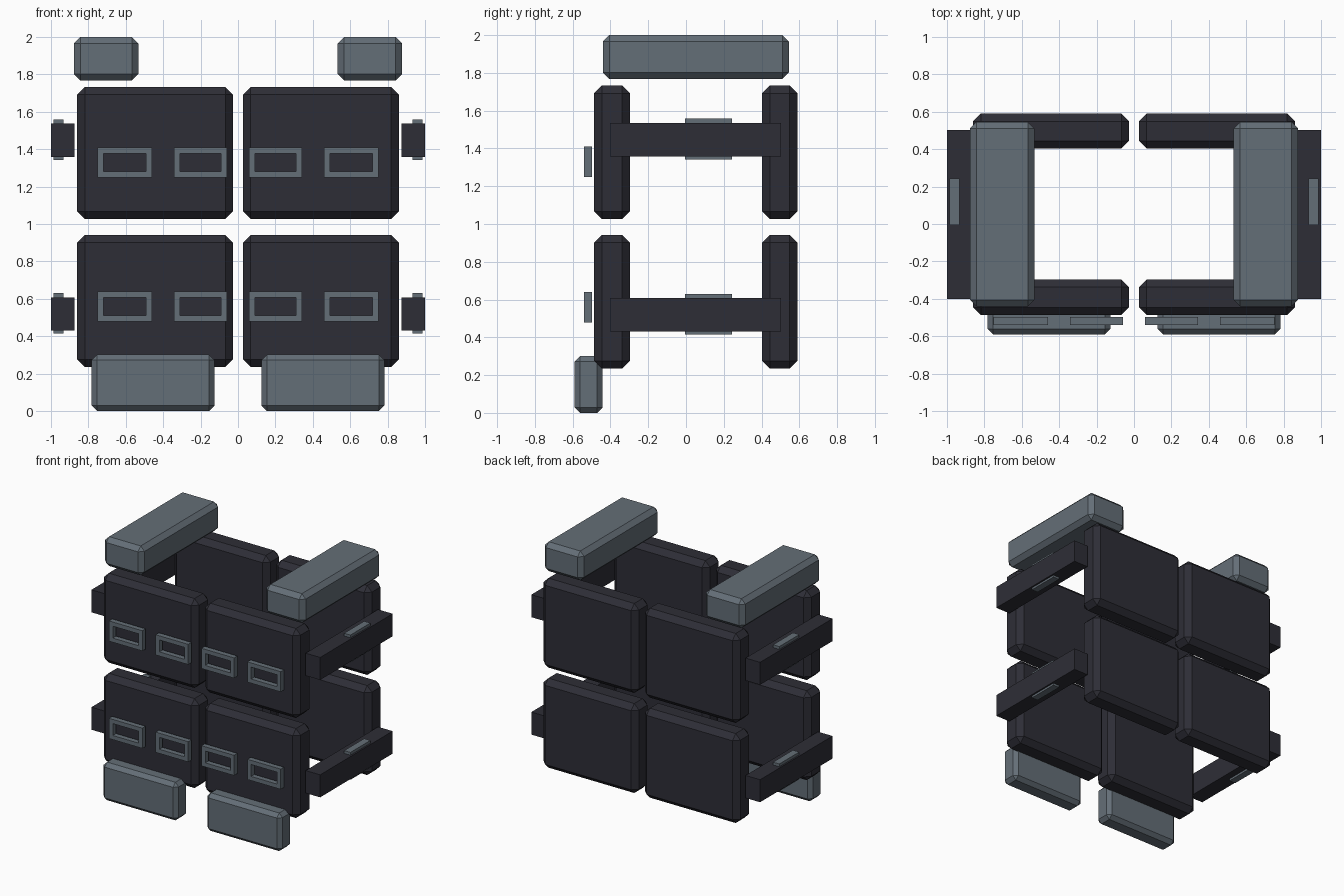
import bpy
import bmesh
from mathutils import Matrix, Vector

default = bpy.data.objects.get("Cube")
if default:
    bpy.data.objects.remove(default, do_unlink=True)


def make_material(name, rgb):
    mat = bpy.data.materials.new(name)
    mat.use_nodes = True
    mat.diffuse_color = (*rgb, 1)
    mat.node_tree.nodes["Principled BSDF"].inputs["Base Color"].default_value = (*rgb, 1)
    return mat


DARK = make_material("dark navy fabric", (0.027, 0.027, 0.037))
GREY = make_material("slate grey", (0.127, 0.156, 0.184))


def finish(name, bm, mat):
    mesh = bpy.data.meshes.new(name)
    bmesh.ops.recalc_face_normals(bm, faces=bm.faces)
    bm.to_mesh(mesh)
    bm.free()
    mesh.materials.append(mat)
    obj = bpy.data.objects.new(name, mesh)
    bpy.context.collection.objects.link(obj)
    return obj


def box(name, x, y, z, mat, chamfer=0):
    """Box from (min, max) ranges, with optional flat chamfers."""
    lo, hi = Vector((x[0], y[0], z[0])), Vector((x[1], y[1], z[1]))
    bm = bmesh.new()
    bmesh.ops.create_cube(
        bm, size=1,
        matrix=Matrix.Translation((lo + hi) / 2) @ Matrix.Diagonal((*(hi - lo), 1)))
    if chamfer:
        bmesh.ops.bevel(bm, geom=bm.edges[:], offset=chamfer, segments=1,
                        profile=0.5, affect='EDGES')
    return finish(name, bm, mat)


def frame(name, x, y, z, border, mat):
    """Rectangular ring facing the front."""
    bm = bmesh.new()
    loops = []
    for depth in y:
        for inset in (0, border):
            x0, x1, z0, z1 = x[0] + inset, x[1] - inset, z[0] + inset, z[1] - inset
            loops.append([bm.verts.new((px, depth, pz)) for px, pz in
                          ((x0, z0), (x1, z0), (x1, z1), (x0, z1))])
    front_out, front_in, back_out, back_in = loops
    for a, b in ((front_out, front_in), (front_in, back_in),
                 (back_in, back_out), (back_out, front_out)):
        for i in range(4):
            j = (i + 1) % 4
            bm.faces.new((a[i], a[j], b[j], b[i]))
    return finish(name, bm, mat)


def mirrored(span, side):
    return tuple(sorted(v * side for v in span))


def raised(span, dz):
    return tuple(v + dz for v in span)


for side, label in ((1, "left"), (-1, "right")):
    for dz, row in ((0, "lower"), (0.791, "upper")):
        tag = f"{row}_{label}"
        # Padded armour plates
        for face, depth in (("front", (-0.487, -0.297)), ("back", (0.403, 0.59))):
            box(f"{face}_plate_{tag}", mirrored((0.027, 0.86), side), depth,
                raised((0.235, 0.942), dz), DARK, 0.041)
        # Side straps with their buckles
        dz_strap = dz and 0.928
        box(f"side_strap_{tag}", mirrored((0.873, 1.0), side), (-0.402, 0.503),
            raised((0.43, 0.608), dz_strap), DARK)
        box(f"strap_buckle_{tag}", mirrored((0.932, 0.987), side), (-0.005, 0.244),
            raised((0.414, 0.63), dz_strap), GREY)
        # Rectangular loops floating in front of the plates
        for where, span in (("inner", (0.058, 0.343)), ("outer", (0.459, 0.751))):
            frame(f"{where}_loop_{tag}", mirrored(span, side), (-0.539, -0.498),
                  raised((0.479, 0.639), dz and 0.77), 0.033, GREY)
    # Shoulder pads and hip pouches
    box(f"shoulder_pad_{label}", mirrored((0.533, 0.877), side), (-0.44, 0.545),
        (1.768, 2.0), GREY, 0.034)
    box(f"hip_pouch_{label}", mirrored((0.126, 0.782), side), (-0.59, -0.441),
        (0, 0.301), GREY, 0.029)
